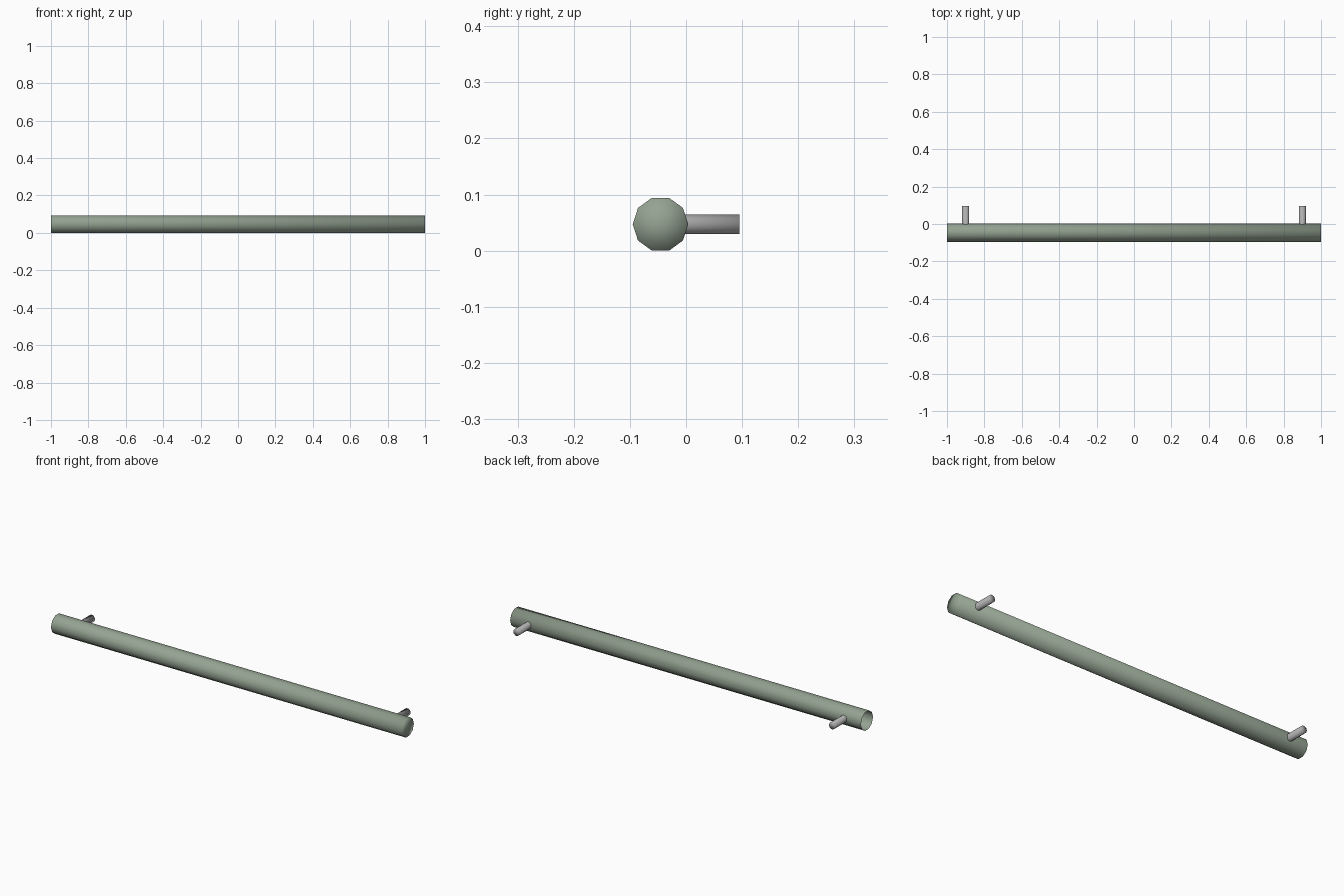
import bpy, bmesh, math
from mathutils import Vector

cube = bpy.data.objects.get("Cube")
if cube:
    bpy.data.objects.remove(cube, do_unlink=True)


def make_material(name, rgb):
    mat = bpy.data.materials.new(name)
    mat.use_nodes = True
    mat.diffuse_color = (*rgb, 1)
    mat.node_tree.nodes["Principled BSDF"].inputs["Base Color"].default_value = (*rgb, 1)
    return mat


def make_rod(name, start, end, radius, mat, sides=10):
    """Smooth ten-sided rod, open at the start and closed by a fan at the end."""
    start, end = Vector(start), Vector(end)
    up = Vector((0, 0, 1))
    side = up.cross(end - start).normalized()
    bm = bmesh.new()
    rings = []
    for centre in (start, end):
        ring = []
        for i in range(sides):
            a = math.tau * i / sides
            ring.append(bm.verts.new(centre + radius * (side * math.cos(a) + up * math.sin(a))))
        rings.append(ring)
    tip = bm.verts.new(end)
    for i in range(sides):
        j = (i + 1) % sides
        bm.faces.new((rings[0][i], rings[0][j], rings[1][j], rings[1][i]))
        bm.faces.new((rings[1][i], rings[1][j], tip))
    bmesh.ops.recalc_face_normals(bm, faces=bm.faces)
    for face in bm.faces:
        face.smooth = True
    mesh = bpy.data.meshes.new(name)
    bm.to_mesh(mesh)
    bm.free()
    mesh.materials.append(mat)
    obj = bpy.data.objects.new(name, mesh)
    bpy.context.collection.objects.link(obj)
    return obj


green = make_material("sage green", (0.30, 0.37, 0.29))
grey = make_material("light grey", (0.42, 0.42, 0.42))

# Long grip bar
RADIUS = 0.0495
MID_Z = RADIUS * math.sin(math.radians(72))
BAR_Y = -0.0455
make_rod("grip_bar", (-1, BAR_Y, MID_Z), (1, BAR_Y, MID_Z), RADIUS, green)

# Mounting pegs behind the bar
for name, x in (("left_peg", 0.9), ("right_peg", -0.9)):
    make_rod(name, (x, BAR_Y, MID_Z), (x, 0.095, MID_Z), 0.0185, grey)
